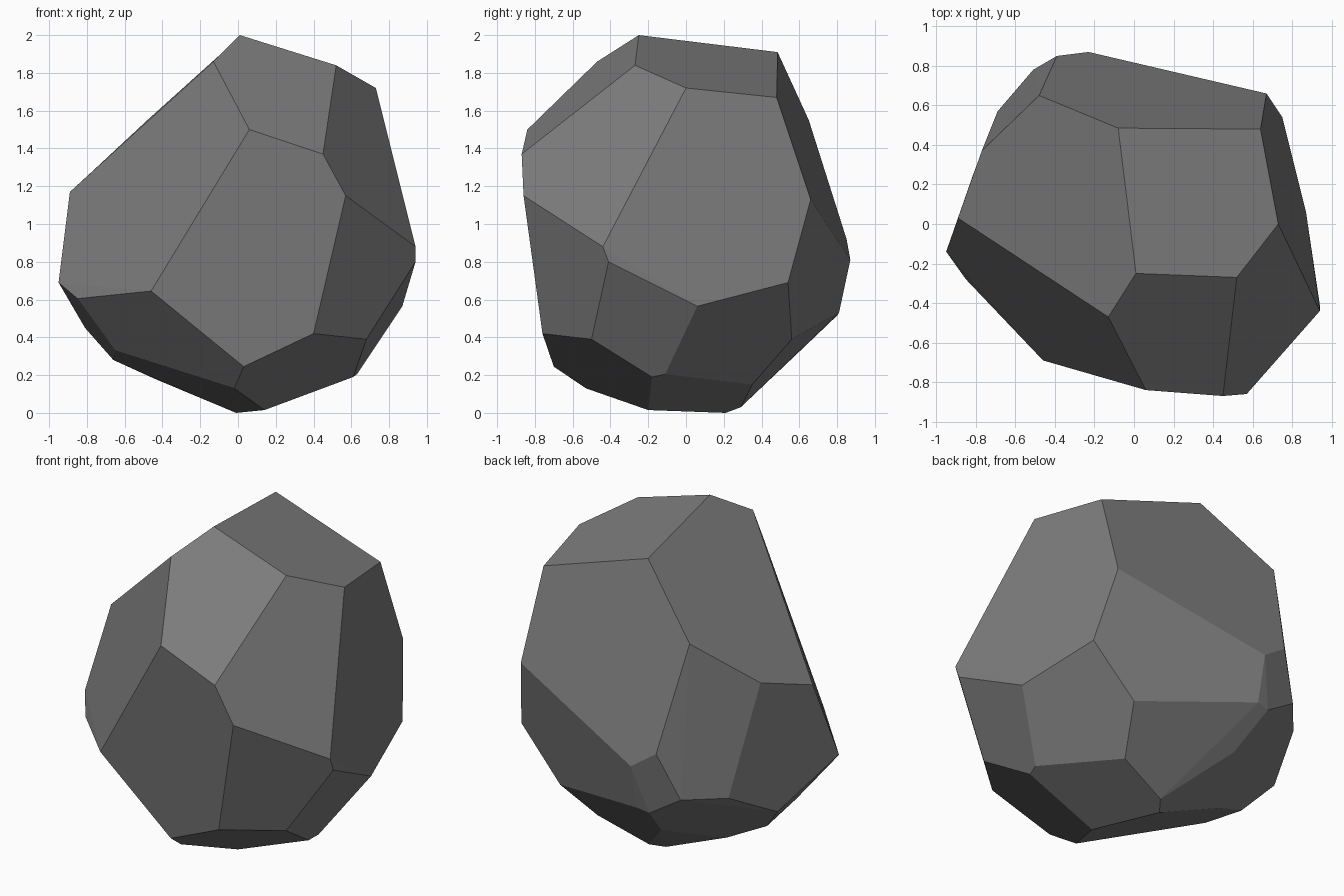
import bpy, bmesh
from math import radians

cube = bpy.data.objects.get("Cube")
if cube:
    bpy.data.objects.remove(cube, do_unlink=True)

# Corner points of the faceted boulder, ring by ring
crown = [(.01, -.25, 2), (-.13, -.47, 1.86), (.52, -.27, 1.84),
         (.73, 0, 1.72), (-.08, .485, 1.91), (.64, .48, 1.67)]
shoulder = [(.06, -.84, 1.5), (.45, -.87, 1.37), (.57, -.86, 1.15),
            (-.48, .65, 1.55), (.67, .66, 1.13), (-.77, .37, 1.28), (-.89, .03, 1.17)]
waist = [(.94, -.44, .88), (.94, -.41, .8), (.87, .06, .565), (.75, .54, .69),
         (-.23, .87, .81), (-.39, .85, .92), (-.51, .78, .64), (-.69, .57, .62),
         (-.95, -.14, .69), (-.85, -.28, .605), (-.46, -.69, .645)]
lower = [(.68, -.5, .39), (.4, -.76, .42), (.03, -.7, .245), (.47, .56, .39),
         (-.23, .81, .53), (-.31, .8, .515), (-.81, .26, .45), (-.65, -.15, .33)]
base = [(.61, -.18, .19), (.63, -.11, .205), (.36, .35, .15), (-.02, -.53, .13),
        (-.24, .585, .31), (-.66, .15, .28), (-.44, .23, .18),
        (.05, .29, .03), (.14, -.2, .015), (-.01, .21, 0)]

# Wrap the corners in a convex shell and merge coplanar triangles into broad facets
bm = bmesh.new()
for ring in (crown, shoulder, waist, lower, base):
    for p in ring:
        bm.verts.new(p)
bmesh.ops.convex_hull(bm, input=bm.verts[:])
loose = [v for v in bm.verts if not v.link_faces]
bmesh.ops.delete(bm, geom=loose, context='VERTS')
bmesh.ops.dissolve_limit(bm, angle_limit=radians(3), verts=bm.verts[:], edges=bm.edges[:])
bmesh.ops.recalc_face_normals(bm, faces=bm.faces[:])

mesh = bpy.data.meshes.new("boulder")
bm.to_mesh(mesh)
bm.free()
boulder = bpy.data.objects.new("boulder", mesh)
bpy.context.collection.objects.link(boulder)

# Plain grey stone
stone = bpy.data.materials.new("stone_grey")
stone.use_nodes = True
colour = (.2, .2, .2, 1)
stone.diffuse_color = colour
stone.node_tree.nodes["Principled BSDF"].inputs["Base Color"].default_value = colour
mesh.materials.append(stone)
